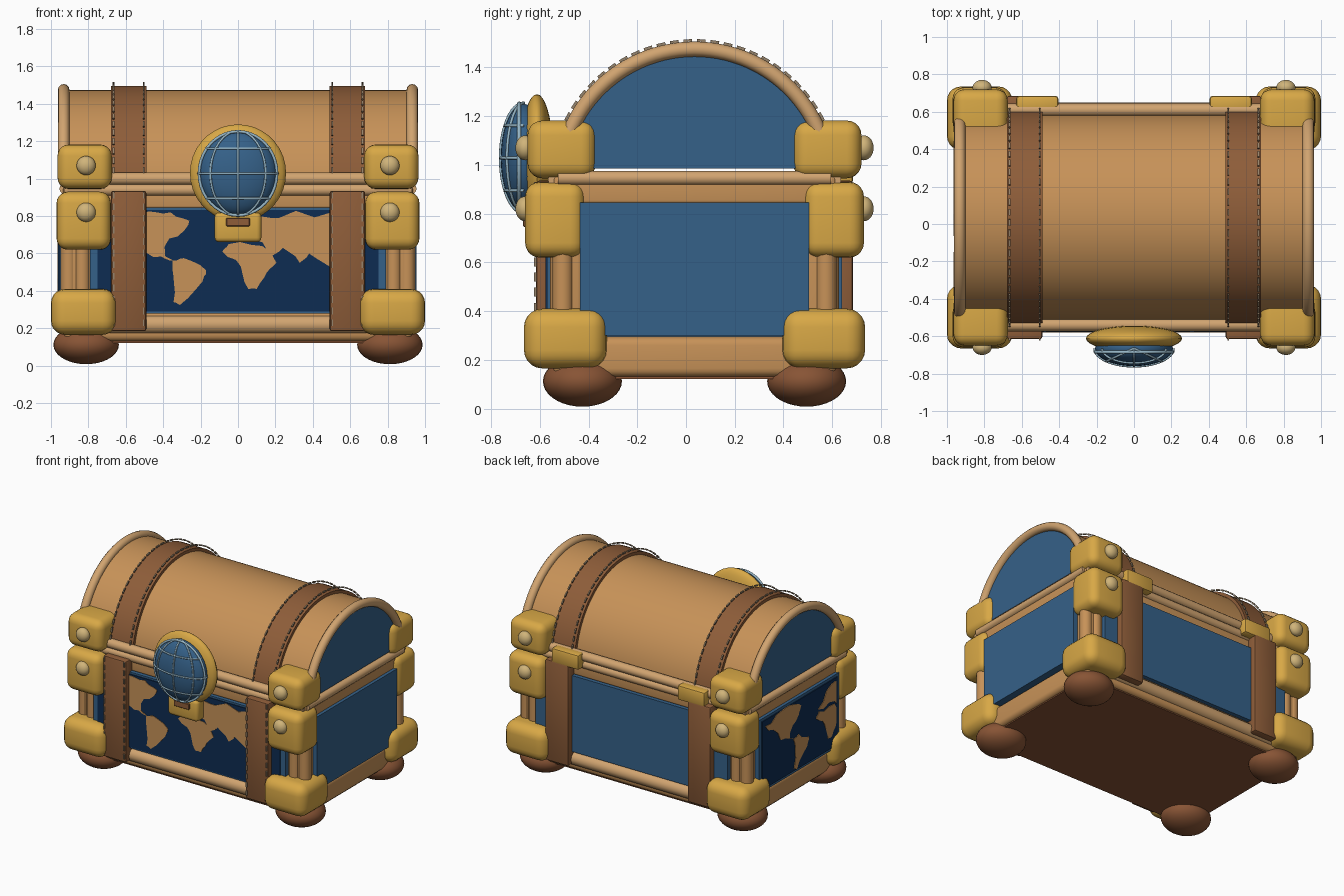
import bpy, bmesh, math, random
from mathutils import Vector, Matrix

if "Cube" in bpy.data.objects:
    bpy.data.objects.remove(bpy.data.objects["Cube"])

random.seed(4)
CY = 0.035          # depth centre of the chest body
LID_Z = 0.92        # centre height of the lid arch


def material(name, r, g, b):
    m = bpy.data.materials.new(name)
    lin = [((c / 255 + 0.055) / 1.055) ** 2.4 for c in (r, g, b)]
    m.diffuse_color = (*lin, 1)
    m.use_nodes = True
    m.node_tree.nodes["Principled BSDF"].inputs["Base Color"].default_value = m.diffuse_color
    return m


WOOD = material("tan wood", 199, 146, 88)
TRIM = material("pale wood", 209, 164, 112)
GOLD = material("gold", 216, 168, 70)
BOLT = material("pale brass", 208, 180, 122)
BLUE = material("blue", 53, 97, 137)
NAVY = material("navy", 13, 44, 82)
LEATHER = material("leather brown", 142, 93, 57)
FOOT = material("dark brown", 136, 84, 53)
STITCH = material("stitch grey", 150, 132, 108)
STEEL = material("pale blue metal", 150, 182, 198)


def finish(name, bm, *mats, smooth=True):
    bmesh.ops.recalc_face_normals(bm, faces=bm.faces)
    me = bpy.data.meshes.new(name)
    bm.to_mesh(me)
    bm.free()
    ob = bpy.data.objects.new(name, me)
    bpy.context.collection.objects.link(ob)
    for m in mats:
        me.materials.append(m)
    if smooth:
        bpy.ops.object.select_all(action='DESELECT')
        ob.select_set(True)
        bpy.context.view_layer.objects.active = ob
        bpy.ops.object.shade_smooth_by_angle(angle=math.radians(35))
    return ob


def box(name, x, y, z, mat, bevel=0.0, seg=4):
    bm = bmesh.new()
    bmesh.ops.create_cube(bm, size=1)
    for v in bm.verts:
        v.co = Vector([(a + b) / 2 + c * (b - a) for (a, b), c in zip((x, y, z), v.co)])
    if bevel:
        bmesh.ops.bevel(bm, geom=bm.edges[:], offset=bevel, segments=seg, profile=0.5, affect='EDGES')
    return finish(name, bm, mat)


def ball(name, loc, size, mat):
    bm = bmesh.new()
    bmesh.ops.create_uvsphere(bm, u_segments=32, v_segments=18, radius=1,
                              matrix=Matrix.Translation(loc) @ Matrix.Diagonal((*size, 1)))
    return finish(name, bm, mat)


def tube(name, pts, r, mat, closed=False):
    cu = bpy.data.curves.new(name, 'CURVE')
    cu.dimensions = '3D'
    cu.bevel_depth, cu.bevel_resolution, cu.use_fill_caps = r, 4, True
    sp = cu.splines.new('POLY')
    sp.points.add(len(pts) - 1)
    for p, co in zip(sp.points, pts):
        p.co = (*co, 1)
    sp.use_cyclic_u = closed
    sp.use_smooth = True
    cu.materials.append(mat)
    ob = bpy.data.objects.new(name, cu)
    bpy.context.collection.objects.link(ob)
    bpy.ops.object.select_all(action='DESELECT')
    ob.select_set(True)
    bpy.context.view_layer.objects.active = ob
    bpy.ops.object.convert(target='MESH')


def sym(a, b, s):
    """Range a..b measured outward, on side s of the centre line."""
    return tuple(sorted((s * a, s * b)))


def depth(a, b, s):
    lo, hi = sym(a, b, s)
    return lo + CY, hi + CY


def arc(r, z0, n=48):
    """Arch points (y, z) from the front edge to the back edge, ending at height z0."""
    a0 = math.asin((z0 - LID_Z) / r)
    return [(CY - r * math.cos(t), LID_Z + r * math.sin(t))
            for t in (a0 + (math.pi - 2 * a0) * i / n for i in range(n + 1))]


def prism(name, profile, x0, x1, side_mat, end_mat):
    bm = bmesh.new()
    ends = [[bm.verts.new((x, y, z)) for y, z in profile] for x in (x0, x1)]
    for loop in ends:
        bm.faces.new(loop).material_index = 1
    n = len(profile)
    for i in range(n):
        j = (i + 1) % n
        bm.faces.new((ends[0][i], ends[0][j], ends[1][j], ends[1][i]))
    return finish(name, bm, side_mat, end_mat)


# Body: frame, floor and panels
box("bottom_frame", (-.93, .93), (CY - .58, CY + .58), (.13, .295), WOOD, .035)
box("floor_plate", (-.9, .9), (CY - .55, CY + .55), (.122, .2), FOOT)
box("top_frame", (-.935, .935), (CY - .58, CY + .58), (.84, .955), WOOD, .015)
box("long_panels", (-.79, .79), (CY - .605, CY + .605), (.28, .845), BLUE)
box("end_panels", (-.955, .955), (CY - .47, CY + .47), (.30, .845), BLUE)
box("front_map_sea", (-.75, .75), (CY - .612, CY - .604), (.29, .832), NAVY)
box("side_map_sea", (-.962, -.954), (CY - .44, CY + .44), (.32, .825), NAVY)

# Arched lid with coloured ends
prism("lid", arc(.553, .985), -.93, .93, WOOD, BLUE)

# Parts shared by front and back
for sy in (-1, 1):
    y = CY + sy * .575
    tube("bottom_rail", [(-.9, y - sy * .01, .22), (.9, y - sy * .01, .22)], .05, TRIM)
    tube("body_top_rail", [(-.93, y - sy * .005, .94), (.93, y - sy * .005, .94)], .032, TRIM)
    tube("lid_rail", [(-.93, y, 1.0), (.93, y, 1.0)], .034, TRIM)

# Parts shared by left and right
for sx in (-1, 1):
    tube("end_top_rail", [(sx * .925, CY - .56, .946), (sx * .925, CY + .56, .946)], .03, TRIM)
    tube("lid_rim", [(sx * .932, py, pz) for py, pz in arc(.555, 1.0)], .031, TRIM)
    x0, x1 = sym(.49, .68, sx)
    prism("lid_strap", arc(.575, 1.02) + arc(.54, 1.02)[::-1], x0, x1, LEATHER, LEATHER)
    box("hinge", sym(.405, .63, sx), (.6, .685), (.92, 1.03), GOLD, .015, 2)

    # Stitching along both strap edges
    bm = bmesh.new()
    for x in (x0 + .014, x1 - .014):
        spots = [(CY - .591 * math.cos(t), LID_Z + .591 * math.sin(t), math.pi / 2 - t)
                 for t in (math.radians(12 + 156 * i / 29) for i in range(30))]
        spots = [(py, pz, -math.atan2(py - CY, pz - LID_Z)) for py, pz, _ in spots]
        spots += [(-.618, .23 + i * .062, math.pi / 2) for i in range(12)]
        for py, pz, ang in spots:
            bmesh.ops.create_cube(bm, size=1, matrix=Matrix.Translation((x, py, pz))
                                  @ Matrix.Rotation(ang, 4, 'X') @ Matrix.Diagonal((.009, .036, .010, 1)))
    finish("strap_stitches", bm, STITCH, smooth=False)

    # Corner assemblies
    for sy in (-1, 1):
        box("body_strap", (x0, x1), depth(.56, .65, sy), (.185, .935), LEATHER, .012, 2)
        box("corner_post", sym(.78, .925, sx), depth(.46, .575, sy), (.2, .9), WOOD, .02)
        for px, py in ((.832, .55), (.905, .54)):
            tube("post_moulding", [(sx * px, CY + sy * py, .2), (sx * px, CY + sy * py, .88)], .043, WOOD)
        ball("foot", (sx * .812, CY + sy * .46, .112), (.175, .162, .104), FOOT)
        box("bottom_corner", sym(.65, 1.0, sx), depth(.36, .70, sy), (.165, .41), GOLD, .075, 5)
        box("middle_corner", sym(.68, .97, sx), depth(.45, .695, sy), (.62, .93), GOLD, .06, 5)
        box("lid_corner", sym(.675, .965, sx), depth(.405, .685, sy), (.945, 1.182), GOLD, .06, 5)
        for z in (.82, 1.07):
            ball("bolt", (sx * .812, CY + sy * .695, z), (.051, .04, .051), BOLT)

# Round clasp, globe and lock plate
GC = Vector((0, -.665, 1.028))
GS = (.208, .095, .222)
ball("clasp_disc", (0, -.612, 1.03), (.257, .068, .26), GOLD)
ball("globe", GC, GS, BLUE)
box("lock_plate", (-.125, .125), (-.655, -.56), (.66, .82), GOLD, .025, 3)
box("lock_slot", (-.063, .063), (-.668, -.64), (.745, .79), LEATHER, .004, 1)


def on_globe(lon, lat):
    d = (math.cos(lat) * math.sin(lon), -math.cos(lat) * math.cos(lon), math.sin(lat))
    return tuple(c + s * 1.02 * k for c, s, k in zip(GC, GS, d))


steps = [math.radians(-90 + 180 * i / 24) for i in range(25)]
for deg in (-44, 0, 44):
    a = math.radians(deg)
    tube("globe_meridian", [on_globe(a, t) for t in steps], .006, STEEL)
    tube("globe_parallel", [on_globe(t, a * .82) for t in steps], .006, STEEL)
tube("globe_ring", [(GC.x + .208 * math.cos(t), GC.y - .02, GC.z + .224 * math.sin(t))
                    for t in (2 * math.pi * i / 40 for i in range(40))], .008, STEEL, closed=True)

# Map land: a few corner points each (across, up); the coast between them is roughened
NORTH = [(-.68, .78), (-.48, .825), (-.36, .82), (-.26, .775), (-.29, .72), (-.40, .65),
         (-.42, .59), (-.34, .56), (-.50, .61), (-.55, .69)]
SOUTH = [(-.35, .56), (-.29, .575), (-.17, .51), (-.19, .45), (-.31, .325), (-.345, .34), (-.33, .45)]
AFRICA = [(-.085, .61), (-.05, .65), (.13, .64), (.205, .55), (.155, .50), (.10, .41), (.055, .41), (.015, .53)]
ASIA = [(-.06, .67), (.10, .80), (.22, .79), (.50, .82), (.70, .80), (.56, .65), (.49, .53), (.38, .60),
        (.33, .55), (.24, .63), (.17, .58), (.13, .66)]


def coast(pts):
    out = []
    for p, q in zip(pts, pts[1:] + pts[:1]):
        p, d = Vector(p), Vector(q) - Vector(p)
        out.append(p)
        for f in (.33, .67):
            out.append(p + d * f + Vector((-d.y, d.x)) * random.uniform(-.1, .1))
    return out


def land(name, place, x0, x1):
    """Thin land plates, clipped to x0..x1 and placed on the chest wall."""
    bm = bmesh.new()
    for pts in (NORTH, SOUTH, AFRICA, ASIA):
        bm.faces.new([bm.verts.new((u, 0, min(v, .828))) for u, v in coast(pts)])
    bmesh.ops.triangulate(bm, faces=bm.faces[:])
    for x, s in ((x0, -1), (x1, 1)):
        bmesh.ops.bisect_plane(bm, geom=bm.verts[:] + bm.edges[:] + bm.faces[:], plane_co=(x, 0, 0),
                               plane_no=(s, 0, 0), clear_outer=True)
    for v in bmesh.ops.extrude_face_region(bm, geom=bm.faces[:])["geom"]:
        if isinstance(v, bmesh.types.BMVert):
            v.co.y -= .006
    bmesh.ops.transform(bm, matrix=place, verts=bm.verts)
    finish(name, bm, WOOD, smooth=False)


land("front_map_land", Matrix.Translation((0, CY - .610, 0)), -.73, .73)
land("side_map_land", Matrix.Translation((-.960, CY - .27, 0)) @ Matrix.Rotation(-math.pi / 2, 4, 'Z'), -.69, .15)
